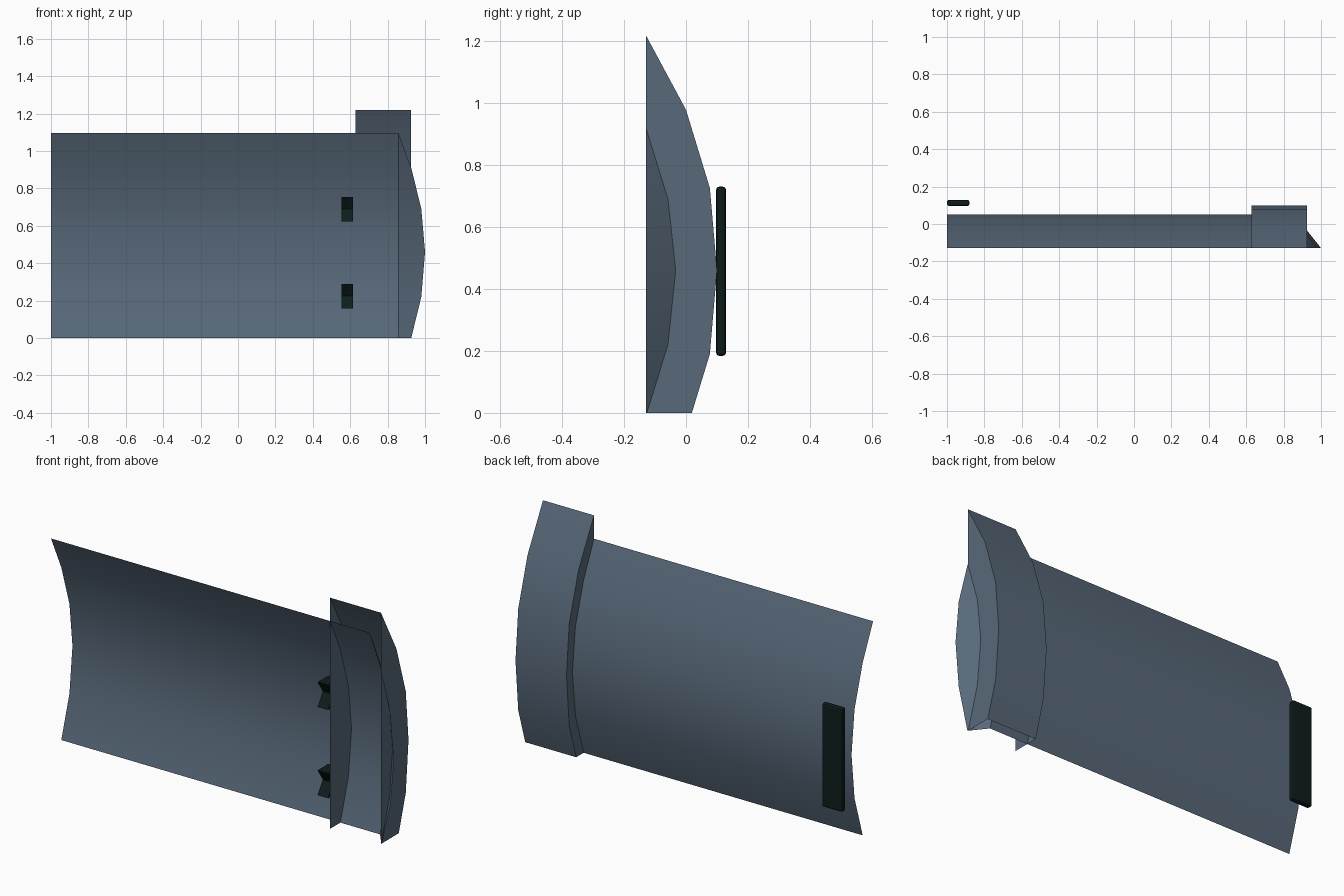
import bpy, bmesh

if "Cube" in bpy.data.objects:
    bpy.data.objects.remove(bpy.data.objects["Cube"])

def material(name, rgb):
    m = bpy.data.materials.new(name)
    m.diffuse_color = (*rgb, 1)
    m.use_nodes = True
    m.node_tree.nodes["Principled BSDF"].inputs["Base Color"].default_value = m.diffuse_color
    return m

SLATE = material("slate blue", (0.098, 0.142, 0.195))
DARK = material("dark green", (0.004, 0.012, 0.011))
FRONT = -0.129

def build(name, verts, faces, mat, smooth=False, recalc=True):
    bm = bmesh.new()
    vs = [bm.verts.new(v) for v in verts]
    for f in faces:
        bm.faces.new([vs[i] for i in f])
    if recalc:
        bmesh.ops.recalc_face_normals(bm, faces=bm.faces[:])
    me = bpy.data.meshes.new(name)
    bm.to_mesh(me)
    bm.free()
    me.materials.append(mat)
    ob = bpy.data.objects.new(name, me)
    bpy.context.collection.objects.link(ob)
    if smooth:
        bpy.ops.object.select_all(action='DESELECT')
        ob.select_set(True)
        bpy.context.view_layer.objects.active = ob
        bpy.ops.object.shade_smooth_by_angle(angle=0.6)
    return ob

def strips(rows, n):
    """Quads joining successive rows of n points."""
    return [(r*n+i, r*n+i+1, (r+1)*n+i+1, (r+1)*n+i)
            for r in range(rows - 1) for i in range(n - 1)]

# Curved panel (y, z) with a mitred end that slants forward to the tip
panel = [(FRONT, 1.095), (-0.043, 0.91), (0.025, 0.69),
         (0.05, 0.46), (0.025, 0.22), (-0.043, 0)]
X_END = 0.858
slope = (1 - X_END) / (0.05 - FRONT)
rows = [[(-1, y, z) for y, z in panel],
        [(X_END, y, z) for y, z in panel],
        [(X_END + (y - FRONT) * slope, FRONT, z) for y, z in panel]]
faces = strips(3, 6)
faces[5] = (6, 7, 13)            # the mitre starts as a triangle
used = [v for r in rows for v in r]
del used[12]
faces = [tuple(i - 1 if i > 12 else i for i in f) for f in faces]
build("curved_panel", used, faces, SLATE, True)

# Raised sleeve around the end: outer skin and two end walls, front open
sleeve = [(FRONT, 1.218), (0, 0.978), (0.077, 0.726),
          (0.1, 0.46), (0.077, 0.19), (0.019, 0), (FRONT, 0)]
verts = [(x, y, z) for x in (0.627, 0.924) for y, z in sleeve]
faces = [(i, i + 1, i + 8, i + 7) for i in range(5)]
faces += [tuple(range(7)), tuple(range(7, 14))]
build("end_sleeve", verts, faces, SLATE, True)

# Two small notched blocks on the hollow side
for label, z0, z1 in (("upper", 0.623, 0.754), ("lower", 0.158, 0.289)):
    prof = [(FRONT, z0), (-0.085, (z0 + z1) / 2), (FRONT, z1), (-0.04, z1), (-0.04, z0)]
    verts = [(x, y, z) for x in (0.554, 0.616) for y, z in prof]
    faces = [(i, (i + 1) % 5, (i + 1) % 5 + 5, i + 5) for i in range(5)]
    # each side is two pieces because of the notch
    faces += [(0, 1, 4), (1, 2, 3), (1, 3, 4), (5, 6, 9), (6, 7, 8), (6, 8, 9)]
    build(label + "_block", verts, faces, DARK)

# Bevelled bar behind the far end
lo, hi = (-1, 0.097, 0.184), (-0.88, 0.129, 0.73)
verts = [(x, y, z) for x in (lo[0], hi[0]) for y in (lo[1], hi[1]) for z in (lo[2], hi[2])]
bar = build("back_bar", verts, [(0, 1, 3, 2), (4, 6, 7, 5), (0, 4, 5, 1),
                                (2, 3, 7, 6), (0, 2, 6, 4), (1, 5, 7, 3)], DARK)
bev = bar.modifiers.new("bevel", 'BEVEL')
bev.width = 0.01
bev.segments = 2
